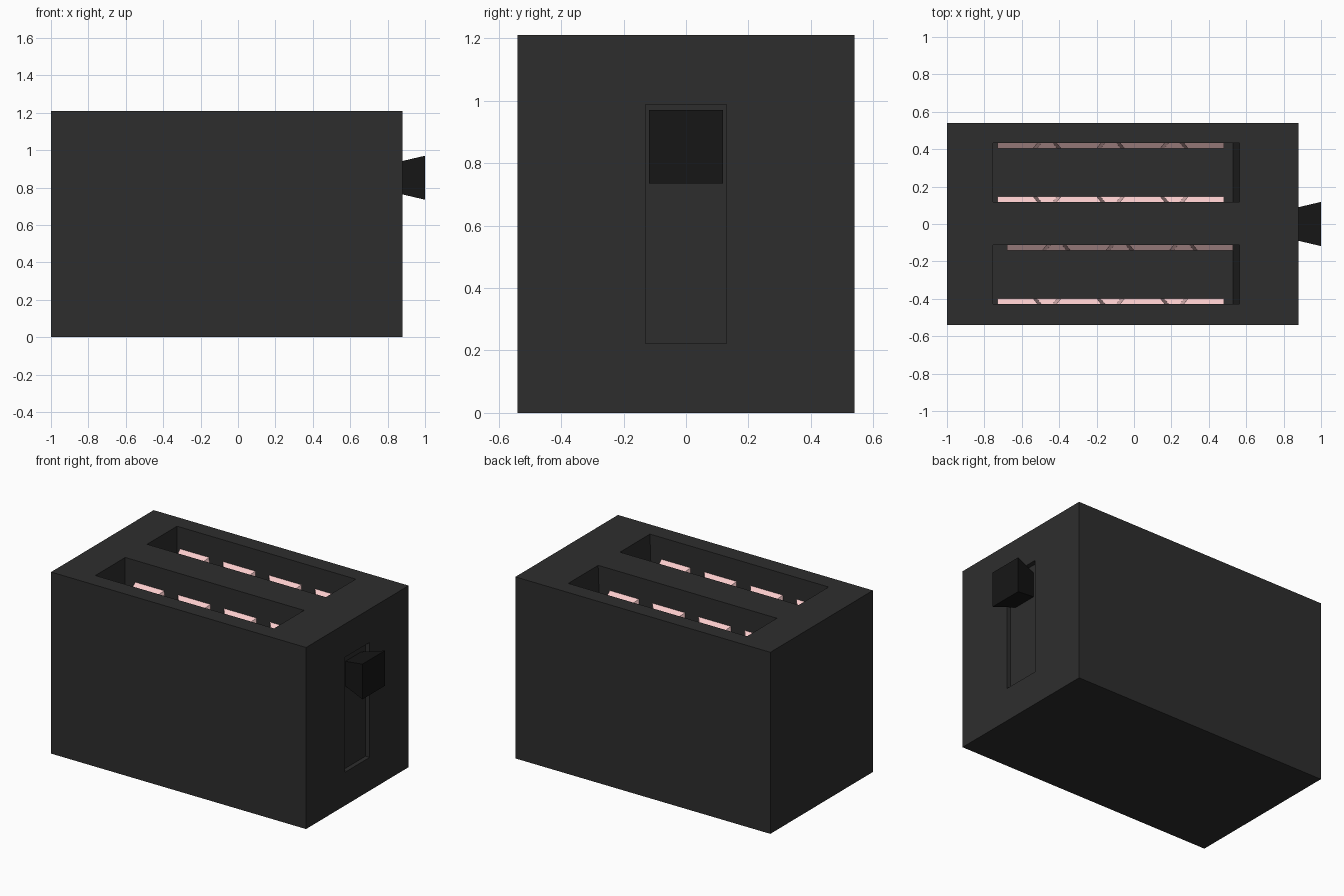
import bpy, bmesh
from mathutils import Vector

if "Cube" in bpy.data.objects:
    bpy.data.objects.remove(bpy.data.objects["Cube"])


def material(name, rgb):
    m = bpy.data.materials.new(name)
    m.diffuse_color = (*rgb, 1)
    m.use_nodes = True
    m.node_tree.nodes["Principled BSDF"].inputs["Base Color"].default_value = m.diffuse_color
    return m


def loft(name, bottom, top, mat=None):
    """Closed prism between two matching loops."""
    bm = bmesh.new()
    a = [bm.verts.new(p) for p in bottom]
    b = [bm.verts.new(p) for p in top]
    bm.faces.new(a)
    bm.faces.new(b)
    for i in range(len(a)):
        j = (i + 1) % len(a)
        bm.faces.new((a[i], a[j], b[j], b[i]))
    bmesh.ops.recalc_face_normals(bm, faces=bm.faces)
    me = bpy.data.meshes.new(name)
    bm.to_mesh(me)
    bm.free()
    ob = bpy.data.objects.new(name, me)
    bpy.context.collection.objects.link(ob)
    if mat:
        me.materials.append(mat)
    return ob


def rect_z(x0, x1, y0, y1, z):
    return [(x0, y0, z), (x1, y0, z), (x1, y1, z), (x0, y1, z)]


def rect_x(x, y, z0, z1):
    return [(x, -y, z0), (x, y, z0), (x, y, z1), (x, -y, z1)]


def cut(target, cutter):
    mod = target.modifiers.new("cut", 'BOOLEAN')
    mod.operation = 'DIFFERENCE'
    mod.solver = 'EXACT'
    mod.object = cutter
    bpy.context.view_layer.objects.active = target
    bpy.ops.object.modifier_apply(modifier=mod.name)
    bpy.data.objects.remove(cutter)


def heating_wire(name, y_wall, side, start, mat):
    """Serpentine wire of triangular section, its flat side on the slot wall."""
    path = []
    for i in range(4):
        x = start + i * 0.34
        path += [(x, 1.04), (x + 0.19, 1.04)]
        if i < 3:
            path += [(x + 0.21, 0.38), (x + 0.32, 0.38)]
    pts = [Vector(p) for p in path]
    bm = bmesh.new()
    rings = []
    for i, p in enumerate(pts):
        d0 = (p - pts[i - 1]).normalized() if i else (pts[1] - p).normalized()
        d1 = (pts[i + 1] - p).normalized() if i < len(pts) - 1 else d0
        n0, n1 = Vector((-d0.y, d0.x)), Vector((-d1.y, d1.x))
        n = (n0 + n1).normalized()
        n *= 0.025 / n.dot(n0)
        rings.append([bm.verts.new((q.x, y, q.y)) for q, y in
                      ((p + n, y_wall), (p - n, y_wall), (p, y_wall + side * 0.03))])
    for a, b in zip(rings, rings[1:]):
        for k in range(3):
            m = (k + 1) % 3
            bm.faces.new((a[k], a[m], b[m], b[k]))
    bm.faces.new(rings[0])
    bm.faces.new(rings[-1])
    bmesh.ops.recalc_face_normals(bm, faces=bm.faces)
    me = bpy.data.meshes.new(name)
    bm.to_mesh(me)
    bm.free()
    me.materials.append(mat)
    bpy.context.collection.objects.link(bpy.data.objects.new(name, me))


shell = material("dark_shell", (0.027, 0.027, 0.027))
black = material("black_knob", (0.008, 0.008, 0.008))
pink = material("pink_wire", (0.95, 0.6, 0.6))

# Main box
body = loft("toaster_body", rect_z(-1, 0.88, -0.54, 0.54, 0),
            rect_z(-1, 0.88, -0.54, 0.54, 1.21), shell)

# Bread slots, one end wall leaning, with wires on both long walls
for label, y0, y1, start in (("front", -0.427, -0.112, -0.68), ("back", 0.118, 0.433, -0.73)):
    slope = 0.035 / 1.01
    cut(body, loft("slot_cutter", rect_z(-0.753, 0.53, y0, y1, 0.2),
                   rect_z(-0.753, 0.565 + slope * 0.1, y0, y1, 1.31)))
    heating_wire(label + "_slot_wire_near", y0, 1, -0.73, pink)
    heating_wire(label + "_slot_wire_far", y1, -1, start, pink)

# Lever channel
cut(body, loft("channel_cutter", rect_x(0.85, 0.13, 0.222, 0.988),
               rect_x(0.95, 0.13, 0.222, 0.988)))

# Flared lever knob
loft("lever_knob", rect_x(0.85, 0.083, 0.77, 0.935),
     rect_x(1.0, 0.118, 0.735, 0.97), black)
